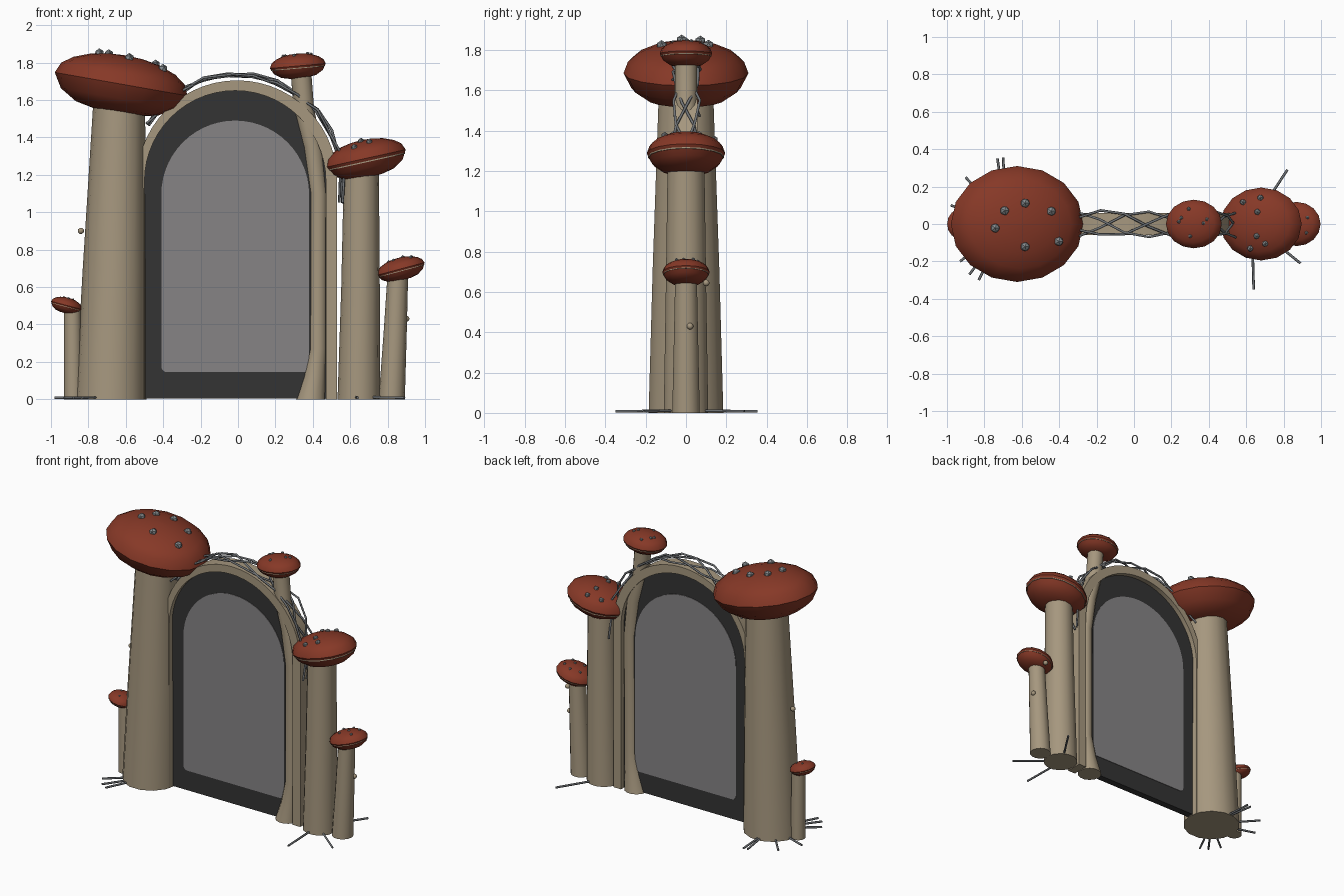
import bpy, bmesh, math, random
from mathutils import Matrix, Vector

random.seed(4)
if "Cube" in bpy.data.objects:
    bpy.data.objects.remove(bpy.data.objects["Cube"])


def material(name, rgb):
    m = bpy.data.materials.new(name)
    m.use_nodes = True
    m.diffuse_color = (*rgb, 1)
    m.node_tree.nodes["Principled BSDF"].inputs["Base Color"].default_value = (*rgb, 1)
    return m


RED = material("cap red", (0.24, 0.04, 0.02))
TAN = material("stem tan", (0.38, 0.31, 0.21))
DARK = material("frame charcoal", (0.033, 0.033, 0.033))
PANEL = material("panel grey", (0.24, 0.23, 0.235))
SPOT = material("spot grey", (0.23, 0.25, 0.26))
VINE = material("vine grey", (0.16, 0.17, 0.18))


def finish(name, bm, mat, smooth=True):
    bmesh.ops.recalc_face_normals(bm, faces=bm.faces)
    me = bpy.data.meshes.new(name)
    bm.to_mesh(me)
    bm.free()
    ob = bpy.data.objects.new(name, me)
    bpy.context.collection.objects.link(ob)
    me.materials.append(mat)
    if smooth:
        bpy.ops.object.select_all(action="DESELECT")
        ob.select_set(True)
        bpy.context.view_layer.objects.active = ob
        bpy.ops.object.shade_smooth_by_angle(angle=math.radians(32))
    return ob


def loft(bm, rings, sides):
    """Skin circles given as (centre x, z, radius x, radius y), capped at both ends."""
    loops = []
    for x, z, rx, ry in rings:
        angles = [2 * math.pi * i / sides for i in range(sides)]
        loops.append([bm.verts.new((x + rx * math.cos(a), ry * math.sin(a), z)) for a in angles])
    for lo, hi in zip(loops, loops[1:]):
        for i in range(sides):
            j = (i + 1) % sides
            bm.faces.new((lo[i], lo[j], hi[j], hi[i]))
    bm.faces.new(loops[0])
    bm.faces.new(loops[-1])


def stem(name, path, sides=14):
    bm = bmesh.new()
    loft(bm, [(x, z, r, r) for x, z, r in path], sides)
    return finish(name, bm, TAN)


CAP = [(0.3, -1), (0.62, -0.85), (0.87, -0.5), (1, 0), (0.93, 0.37),
       (0.77, 0.64), (0.52, 0.86), (0.26, 0.97), (0.03, 1)]


def cap(name, x, z, size, tilt, spots, spot_size, gills=True):
    rx, ry, rz = size
    place = Matrix.Translation((x, 0, z)) @ Matrix.Rotation(math.radians(tilt), 4, "Y")
    bm = bmesh.new()
    loft(bm, [(0, h * rz, r * rx, r * ry) for r, h in CAP], 16)
    finish(name, bm, RED).matrix_world = place
    if gills:
        # thin gill edge peeking out just under the rim
        bm = bmesh.new()
        loft(bm, [(0, h * rz, 0.965 * rx, 0.965 * ry) for h in (-0.21, -0.15)], 16)
        finish(name + "_gill_edge", bm, TAN).matrix_world = place
    # raised spots sitting on the dome
    bm = bmesh.new()
    for u, v in spots:
        h = rz * math.sqrt(1 - u * u - v * v)
        at = place @ Vector((u * rx, v * ry, h))
        bmesh.ops.create_icosphere(bm, subdivisions=1, radius=spot_size,
                                   matrix=Matrix.Translation(at))
    finish(name + "_spots", bm, SPOT, False)


# Mushrooms
stem("large_stem", [(-0.68, 0, 0.19), (-0.66, 0.7, 0.17), (-0.635, 1.6, 0.138)])
cap("large_cap", -0.625, 1.685, (0.36, 0.31, 0.155), 10,
    [(-0.26, 0.23), (0.05, 0.36), (0.45, 0.22), (-0.4, -0.07), (0.05, -0.39), (0.57, -0.3)],
    0.027, False)

stem("medium_stem", [(0.645, 0, 0.113), (0.655, 0.6, 0.103), (0.66, 1.28, 0.093)])
cap("medium_cap", 0.68, 1.287, (0.222, 0.195, 0.1), -12.5,
    [(-0.38, 0.6), (0.05, 0.72), (0, 0.33), (-0.02, -0.33), (-0.2, -0.67), (0.18, -0.54)], 0.018)

stem("tall_stem", [(0.39, 0, 0.079), (0.41, 0.12, 0.06), (0.428, 0.27, 0.047),
                   (0.43, 1.1, 0.047), (0.4, 1.35, 0.052), (0.352, 1.55, 0.055),
                   (0.335, 1.77, 0.055)])
cap("tall_cap", 0.32, 1.782, (0.15, 0.13, 0.066), -5,
    [(-0.15, 0.62), (-0.42, 0.25), (-0.5, 0.1), (0.5, 0.2), (0.38, 0.04), (-0.1, -0.5)], 0.011)

stem("small_right_stem", [(0.822, 0, 0.07), (0.84, 0.35, 0.062), (0.855, 0.68, 0.055)])
cap("small_right_cap", 0.87, 0.697, (0.132, 0.118, 0.06), -15,
    [(-0.4, 0.3), (-0.2, -0.4), (0.1, 0.5), (0.2, -0.1), (0.5, -0.4), (0.55, 0.3)], 0.01)

stem("small_left_stem", [(-0.88, 0, 0.05), (-0.885, 0.5, 0.045)])
cap("small_left_cap", -0.917, 0.502, (0.085, 0.085, 0.042), 15,
    [(-0.3, 0.3), (0, -0.4), (0.3, 0.2)], 0.007)

# Little buds on the stems
bm = bmesh.new()
for at in ((-0.84, 0, 0.9), (0.9, 0.02, 0.43), (0.86, 0.1, 0.645)):
    bmesh.ops.create_icosphere(bm, subdivisions=2, radius=0.017, matrix=Matrix.Translation(at))
finish("stem_buds", bm, TAN)


def arch(x, r, spring, bottom, corner=0, steps=28):
    """Outline from lower right over the top to lower left."""
    pts = [(x + r * math.cos(math.pi * i / steps), spring + r * math.sin(math.pi * i / steps))
           for i in range(steps + 1)]
    foot = [(r - corner * (1 - math.sin(t)), bottom + corner * (1 - math.cos(t)))
            for t in (math.pi / 2 * k / 4 for k in range(5))] if corner else [(r, bottom)]
    return [(x + a, b) for a, b in foot] + pts + [(x - a, b) for a, b in reversed(foot)]


def slab(name, polygons, half, mat):
    bm = bmesh.new()
    for poly in polygons:
        bm.faces.new([bm.verts.new((x, -half, z)) for x, z in poly])
    bmesh.ops.remove_doubles(bm, verts=bm.verts, dist=1e-5)
    out = bmesh.ops.extrude_face_region(bm, geom=bm.faces[:])
    moved = [g for g in out["geom"] if isinstance(g, bmesh.types.BMVert)]
    bmesh.ops.translate(bm, verts=moved, vec=(0, 2 * half, 0))
    return finish(name, bm, mat)


# Archway, door frame and panel
outer, inner = arch(-0.005, 0.535, 1.17, 0), arch(-0.015, 0.485, 1.165, 0)
slab("arch", [(a, b, d, c) for a, b, c, d in zip(outer, outer[1:], inner, inner[1:])], 0.058, TAN)
slab("door_frame", [arch(-0.015, 0.488, 1.165, 0.005)], 0.024, DARK)
slab("door_panel", [arch(-0.015, 0.395, 1.095, 0.145, 0.03)], 0.027, PANEL)


def strands(name, paths, radius):
    cu = bpy.data.curves.new(name, "CURVE")
    cu.dimensions = "3D"
    cu.bevel_depth = radius
    cu.bevel_resolution = 1
    cu.use_fill_caps = True
    for path in paths:
        sp = cu.splines.new("POLY")
        sp.points.add(len(path) - 1)
        for p, co in zip(sp.points, path):
            p.co = (*co, 1)
    cu.materials.append(VINE)
    ob = bpy.data.objects.new(name, cu)
    bpy.context.collection.objects.link(ob)


# Vines twisting over the arch
vines = []
for k in range(4):
    path = []
    for i in range(13):
        a = math.radians(148 - 160 * i / 12)
        r = 0.55 + random.uniform(0, 0.03)
        y = 0.065 * math.sin(i * 0.95 + k * 1.6) + random.uniform(-0.01, 0.01)
        path.append((-0.005 + r * math.cos(a), y, 1.17 + r * math.sin(a)))
    vines.append(path)
strands("arch_vines", vines, 0.007)

# Roots spreading over the ground
left_tips = [(-0.73, 0.35), (-0.7, 0.355), (-0.9, 0.25), (-0.98, 0.1),
             (-0.93, -0.2), (-0.88, -0.27), (-0.83, -0.3)]
right_tips = [(0.82, 0.29), (0.64, -0.35), (0.89, -0.21)]
roots = [[(-0.68, 0, 0.012), (x, y, 0.008)] for x, y in left_tips]
roots += [[(0.63, 0, 0.012), (x, y, 0.008)] for x, y in right_tips]
strands("ground_roots", roots, 0.007)
